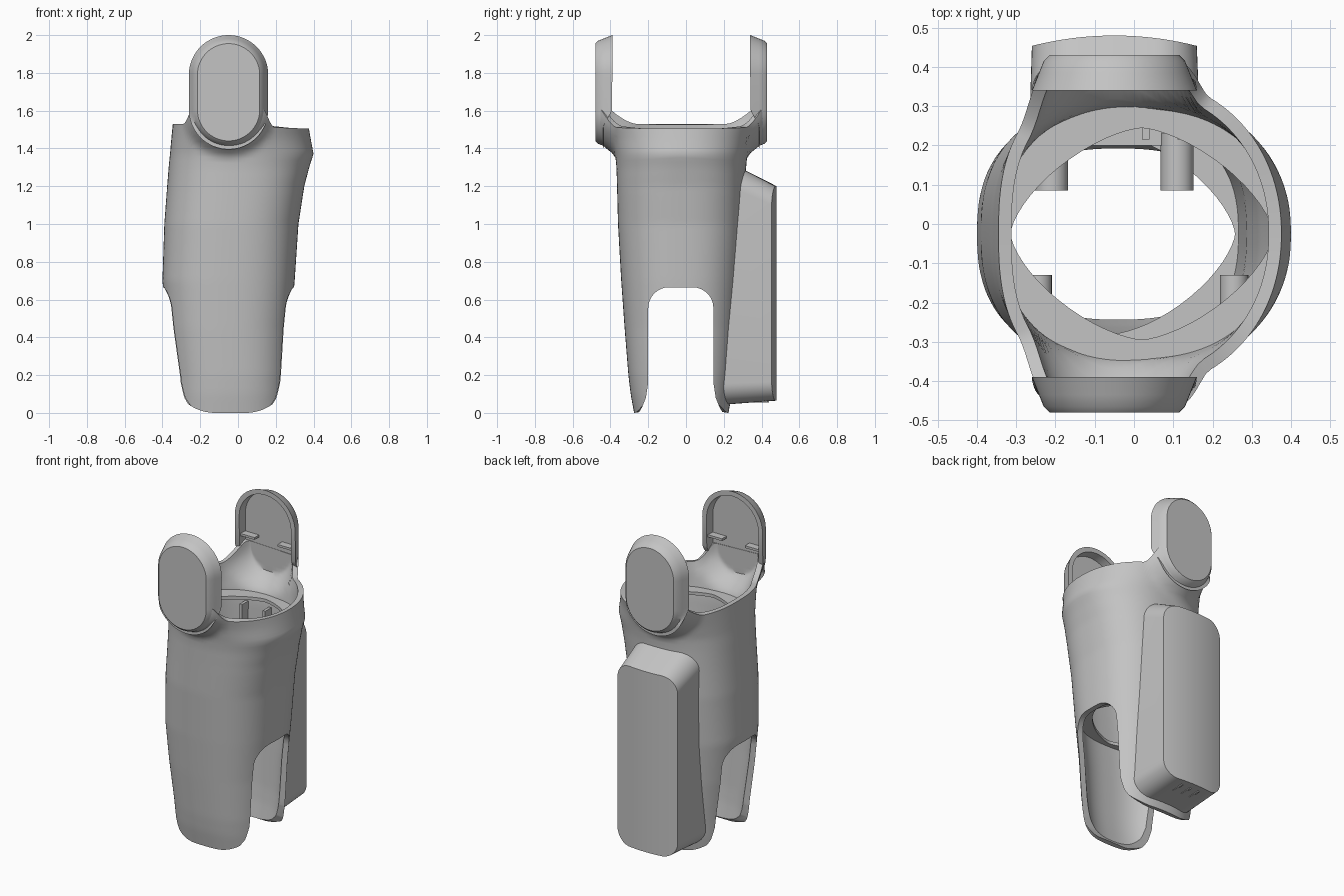
import bpy, bmesh
from math import sin, cos, pi, sqrt, hypot
from mathutils import Matrix

old = bpy.data.objects.get("Cube")
if old:
    bpy.data.objects.remove(old, do_unlink=True)

grey = bpy.data.materials.new("plain grey")
grey.use_nodes = True
grey.diffuse_color = (0.55, 0.55, 0.55, 1)
grey.node_tree.nodes["Principled BSDF"].inputs["Base Color"].default_value = grey.diffuse_color

EAR_X, MID_Y, POWER = -0.05, -0.025, 2.45
# height, centre x, half width, half depth
SECTIONS = [(0, -.04, .295, .25), (.1, -.04, .302, .268), (.2, -.04, .308, .28), (.45, -.05, .328, .30),
            (.7, -.05, .35, .318), (1.0, -.035, .355, .335), (1.2, -.012, .363, .34),
            (1.3, .005, .372, .343), (1.37, .02, .38, .35), (1.45, .016, .369, .37),
            (1.53, .013, .358, .4)]


def smooth(t):
    t = min(max(t, 0), 1)
    return t * t * (3 - 2 * t)


def section(z):
    for low, high in zip(SECTIONS, SECTIONS[1:]):
        if z <= high[0]:
            break
    t = min(max((z - low[0]) / (high[0] - low[0]), 0), 1)
    return [p + (q - p) * t for p, q in zip(low[1:], high[1:])]


def oval(angle, z, power=POWER, sx=1, sy=1):
    cx, a, b = section(z)
    c, s = cos(angle), sin(angle)
    x = abs(c) ** (2 / power) * (1 if c > 0 else -1)
    y = abs(s) ** (2 / power) * (1 if s > 0 else -1)
    return cx + a * sx * x, b * sy * y


def shell_oval(angle, z):
    """Near the top rim the right flank is squarer and the left one rounder."""
    change = .15 if cos(angle) < 0 else -.35
    return oval(angle, z, POWER + change * smooth((z - 1.15) / .35))


def wall_depth(x, z):
    cx, a, b = section(z)
    return b * max(0, 1 - abs((x - cx) / a) ** POWER) ** (1 / POWER)


def finish(name, bm, fix_normals=True):
    if fix_normals:
        bmesh.ops.recalc_face_normals(bm, faces=bm.faces[:])
    mesh = bpy.data.meshes.new(name)
    bm.to_mesh(mesh)
    bm.free()
    mesh.materials.append(grey)
    ob = bpy.data.objects.new(name, mesh)
    bpy.context.collection.objects.link(ob)
    return ob


def shade(ob, angle=0.6):
    bpy.ops.object.select_all(action='DESELECT')
    ob.select_set(True)
    bpy.context.view_layer.objects.active = ob
    bpy.ops.object.convert(target='MESH')
    bpy.ops.object.shade_smooth_by_angle(angle=angle)


def loft(name, rings, cap=None, closed=False):
    """Bridge equal rings; cap is 'columns', 'ngon' or None."""
    bm = bmesh.new()
    loops = [[bm.verts.new(p) for p in ring] for ring in rings]
    m = len(loops[0])
    pairs = list(zip(loops, loops[1:])) + ([(loops[-1], loops[0])] if closed else [])
    for low, high in pairs:
        for j in range(m):
            k = (j + 1) % m
            bm.faces.new((low[j], low[k], high[k], high[j]))
    for end in (loops[0], loops[-1]):
        if cap == 'ngon':
            bm.faces.new(end)
        elif cap == 'columns':
            for i in range(m // 2 - 1):
                bm.faces.new((end[i], end[i + 1], end[m - 2 - i], end[m - 1 - i]))
    return finish(name, bm, fix_normals=bool(cap) or closed)


def outline(z0, z1, half, r, n=32):
    """Rounded rectangle around the ear axis, as top then bottom columns."""
    top, bottom = [], []
    for i in range(n + 1):
        dx = half * sin(pi * (i / n - 0.5))
        d = min(1, max(0, (abs(dx) - (half - r)) / r))
        drop = r * (1 - sqrt(1 - d * d))
        top.append((EAR_X + dx, z1 - drop))
        bottom.append((EAR_X + dx, z0 + drop))
    return top + bottom[::-1]


def block(name, centre, size):
    bm = bmesh.new()
    bmesh.ops.create_cube(bm, size=1, matrix=Matrix.Translation(centre) @ Matrix.Diagonal((*size, 1)))
    return finish(name, bm)


def boss(name, x, z, y0, y1, r):
    bm = bmesh.new()
    bmesh.ops.create_cone(bm, cap_ends=True, segments=24, radius1=r, radius2=r, depth=abs(y1 - y0),
                          matrix=Matrix.Translation((x, (y0 + y1) / 2, z)) @ Matrix.Rotation(pi / 2, 4, 'X'))
    shade(finish(name, bm))


# Main shell: oval tube swelling out around each ear, with rounded leg ends
ROWS, COLS = 60, 160
rings = []
for i in range(ROWS + 1):
    ring = []
    for j in range(COLS):
        ang = 2 * pi * j / COLS
        x_low, x_top = oval(ang, 0)[0], shell_oval(ang, 1.5)[0]
        d = min(1, max(0, (abs(x_low + .04) - .08) / .215))
        z_low = .19 * (1 - sqrt(1 - d * d))
        z_top = 1.518 - .035 * x_top + .1 * smooth((.245 - abs(x_top - EAR_X)) / .065)
        z = z_low + (z_top - z_low) * i / ROWS
        x, y = shell_oval(ang, z)
        push = smooth((.26 - hypot(x - EAR_X, max(0, 1.605 - z))) / .12)
        y += ((.45 if y > 0 else -.45) - y) * push
        ring.append((x, MID_Y + y, z))
    rings.append(ring)
shell = loft("leg_shell", rings)
solid = shell.modifiers.new("thickness", 'SOLIDIFY')
solid.thickness, solid.offset = 0.033, -1

# Arched side openings
arch = [(.235, -.1), (.235, -.02), (.205, .03), (.185, .08), (.1725, .16)]
arch += [(.0625 + .11 * cos(a * pi / 16), .555 + .11 * sin(a * pi / 16)) for a in range(9)]
arch += [(-y, z) for y, z in arch[::-1]]
cutter = loft("opening_cutter", [[(x, y - .0275, z) for y, z in arch] for x in (-1, 1)], cap='ngon')
cutter.hide_render = True
cut = shell.modifiers.new("openings", 'BOOLEAN')
cut.operation, cut.solver, cut.object = 'DIFFERENCE', 'EXACT', cutter
shade(shell)
bpy.data.objects.remove(cutter, do_unlink=True)

# Ears: dished pads above the front and back, with two small ribs each
EAR_LOOPS = [(.035, .42), (.03, .365), (0, .365), (.018, .41), (.03, .44), (.045, .455)]
for side, s in (("front", -1), ("back", 1)):
    rings = []
    for inset, depth in EAR_LOOPS:
        sink = .05 if depth < .4 else 0
        ring = outline(1.395 + inset, 2 - inset, .21 - inset, .21 - inset)
        rings.append([(x, MID_Y + s * (depth + sink * smooth((1.62 - z) / .12)), z) for x, z in ring])
    shade(loft(side + "_ear", rings, cap='columns'), 0.65)
    for k in (-1, 1):
        block(side + "_ear_rib", (EAR_X + k * .13, MID_Y + s * .4, 1.67), (.1, .05, .014))

# Back pack: tapered box with a gently curved outer face
base = [(x, MID_Y + wall_depth(x, z) - .015, z) for x, z in outline(.045, 1.29, .217, .11)]
outer = [(x, .48 - .6 * (x - EAR_X) ** 2, z) for x, z in outline(.065, 1.2, .21, .1)]
shade(loft("back_pack", [base, outer], cap='columns'))
for k in (-1, 0, 1):
    block("pack_vent", (EAR_X + k * .06, .4, .059), (.012, .08, .008))

# Inner ledges with diamond-like openings
for z, inner_depth in ((1.37, .77), (.69, .8)):
    loops = []
    for power, sx, sy, dz in ((POWER, .95, .97, 0), (1.5, .88, inner_depth, 0),
                              (1.5, .88, inner_depth, -.02), (POWER, .95, .97, -.02)):
        pts = [oval(2 * pi * j / 64, z, power, sx, sy) for j in range(64)]
        loops.append([(x, MID_Y + y, z + dz) for x, y in pts])
    shade(loft("inner_ledge", loops, closed=True))

# Screw bosses and stiffening ribs inside
for x in (-.21, .11):
    boss("back_boss", x, 1.1, .085, .23, .042)
boss("front_boss", -.245, 1.0, -.13, -.23, .036)
boss("front_boss", .255, 1.3, -.13, -.22, .036)
block("back_cross_rib", (-.05, .24, 1.1), (.24, .08, .03))
for x in (-.13, .03, .12):
    block("back_upright_rib", (x, .245, 1.05), (.018, .06, .52))
